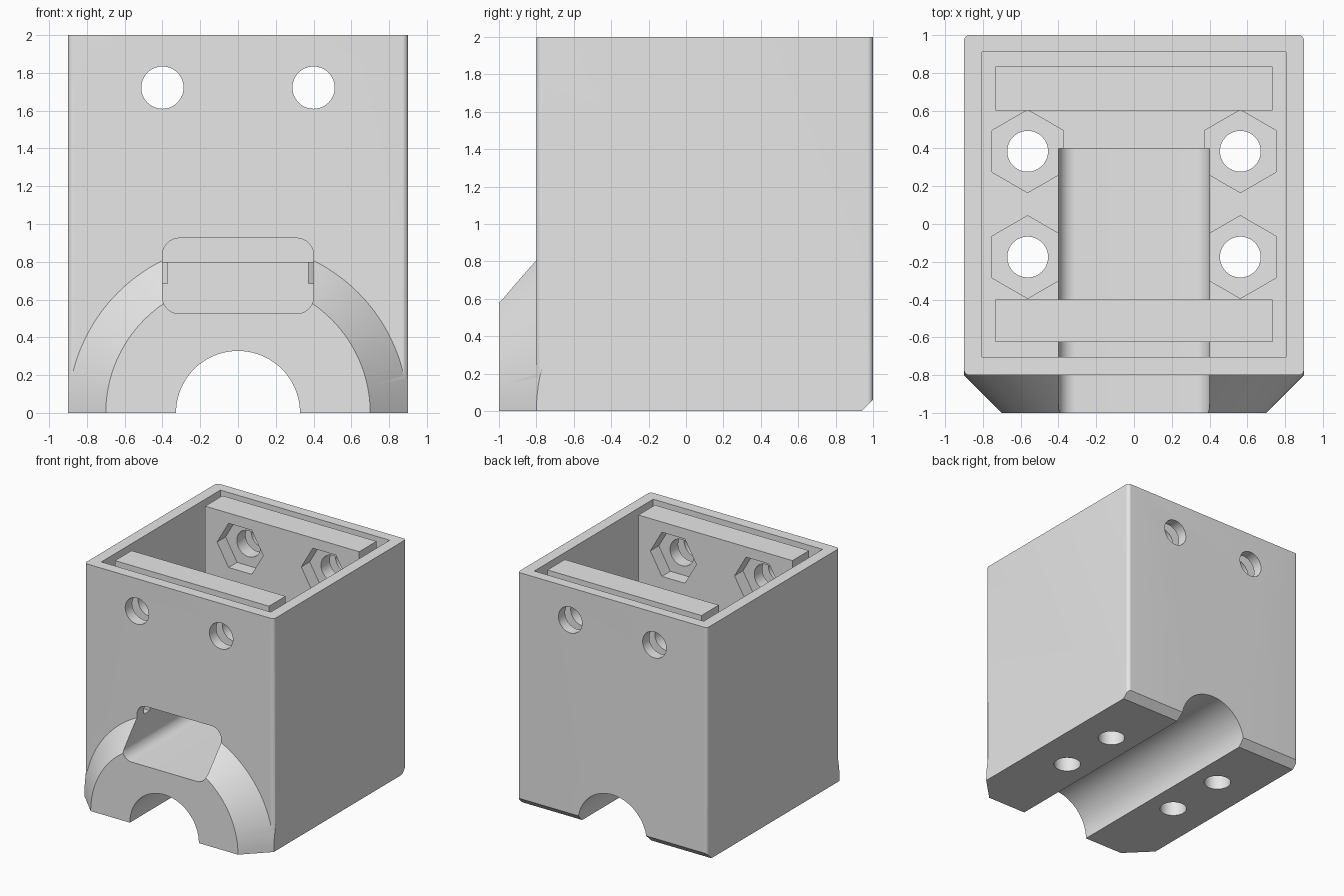
import bpy, bmesh
from math import cos, sin, pi, radians

if "Cube" in bpy.data.objects:
    bpy.data.objects.remove(bpy.data.objects["Cube"], do_unlink=True)

grey = bpy.data.materials.new("light_grey_plastic")
grey.use_nodes = True
grey.diffuse_color = (0.8, 0.8, 0.8, 1)
grey.node_tree.nodes["Principled BSDF"].inputs["Base Color"].default_value = (0.8, 0.8, 0.8, 1)

# Ways to stand a flat profile (u, v) along an axis at distance t
ALONG = {
    "X": lambda u, v, t: (t, u, v),
    "Y": lambda u, v, t: (u, t, v),
    "Z": lambda u, v, t: (u, v, t),
}


def rounded(u0, u1, v0, v1, r=0.0, steps=12):
    """Rectangle profile with optional rounded corners."""
    if r == 0:
        return [(u0, v0), (u1, v0), (u1, v1), (u0, v1)]
    centres = [(u1 - r, v1 - r), (u0 + r, v1 - r), (u0 + r, v0 + r), (u1 - r, v0 + r)]
    return [(cu + r * cos((k + i / steps) * pi / 2), cv + r * sin((k + i / steps) * pi / 2))
            for k, (cu, cv) in enumerate(centres) for i in range(steps + 1)]


def ring(cu, cv, r, n=48, turn=0.0):
    """Regular polygon profile: circle or hexagon."""
    return [(cu + r * cos(turn + 2 * pi * i / n), cv + r * sin(turn + 2 * pi * i / n))
            for i in range(n)]


def loft(name, axis, lo, lo_profile, hi, hi_profile=None):
    """Solid between two matching profiles."""
    bm = bmesh.new()
    place = ALONG[axis]
    a = [bm.verts.new(place(u, v, lo)) for u, v in lo_profile]
    b = [bm.verts.new(place(u, v, hi)) for u, v in hi_profile or lo_profile]
    bm.faces.new(a)
    bm.faces.new(b)
    for i in range(len(a)):
        j = (i + 1) % len(a)
        bm.faces.new((a[i], a[j], b[j], b[i]))
    bmesh.ops.recalc_face_normals(bm, faces=bm.faces)
    mesh = bpy.data.meshes.new(name)
    bm.to_mesh(mesh)
    bm.free()
    mesh.materials.append(grey)
    obj = bpy.data.objects.new(name, mesh)
    bpy.context.collection.objects.link(obj)
    return obj


def combine(target, operation, tool):
    """Apply a boolean and discard the tool."""
    mod = target.modifiers.new(tool.name, "BOOLEAN")
    mod.operation, mod.object, mod.solver = operation, tool, "EXACT"
    bpy.context.view_layer.objects.active = target
    bpy.ops.object.modifier_apply(modifier=mod.name)
    bpy.data.objects.remove(tool, do_unlink=True)


# Outer body with rounded upright corners
housing = loft("housing", "Z", 0, rounded(-0.9, 0.9, -0.8, 1, 0.03), 2)

# Conical front collar, trimmed to the body width and the ground
collar = loft("front_collar", "Y", -1, ring(0, 0, 0.7, 128), -0.65, ring(0, 0, 1.05, 128))
combine(collar, "INTERSECT", loft("collar_trim", "Y", -1.2, rounded(-0.9, 0.9, 0, 1.2), -0.5))
combine(housing, "UNION", collar)

# Hollow interior, open at the top
combine(housing, "DIFFERENCE",
        loft("interior", "Z", 0.8, rounded(-0.805, 0.805, -0.705, 0.91), 2.2))

# Inner plates standing clear of the front and back walls
for name, y0, y1 in (("front_plate", -0.625, -0.4), ("back_plate", 0.6, 0.835)):
    combine(housing, "UNION", loft(name, "Z", 0.74, rounded(-0.732, 0.732, y0, y1), 2))

# Rod channel underneath, rounded slot from the front, chamfer on the back foot
combine(housing, "DIFFERENCE", loft("rod_channel", "Y", -1.2, ring(0, 0, 0.328, 96), 1.2))
combine(housing, "DIFFERENCE",
        loft("front_slot", "Y", -1.2, rounded(-0.4, 0.4, 0.525, 0.925, 0.09), 0.4))
combine(housing, "DIFFERENCE",
        loft("back_chamfer", "X", -1, [(0.84, -0.1), (1.1, -0.1), (1.1, 0.16)], 1))

for side in (-1, 1):
    # Floor bolt holes with hexagonal nut pockets
    for y in (0.385, -0.175):
        x = side * 0.563
        combine(housing, "DIFFERENCE", loft("floor_hole", "Z", -0.1, ring(x, y, 0.108), 1))
        combine(housing, "DIFFERENCE",
                loft("floor_nut", "Z", 0.685, ring(x, y, 0.219, 6, pi / 2), 0.85))
    # Wall bolt holes with nut pockets in the inner plates
    x, z = side * 0.4, 1.722
    combine(housing, "DIFFERENCE", loft("wall_hole", "Y", -1.2, ring(x, z, 0.112), 1.2))
    combine(housing, "DIFFERENCE", loft("wall_nut", "Y", -0.515, ring(x, z, 0.219, 6), 0.715))

# Smooth curved walls, crisp edges elsewhere
bpy.ops.object.select_all(action="DESELECT")
housing.select_set(True)
bpy.context.view_layer.objects.active = housing
bpy.ops.object.shade_smooth_by_angle(angle=radians(25))
